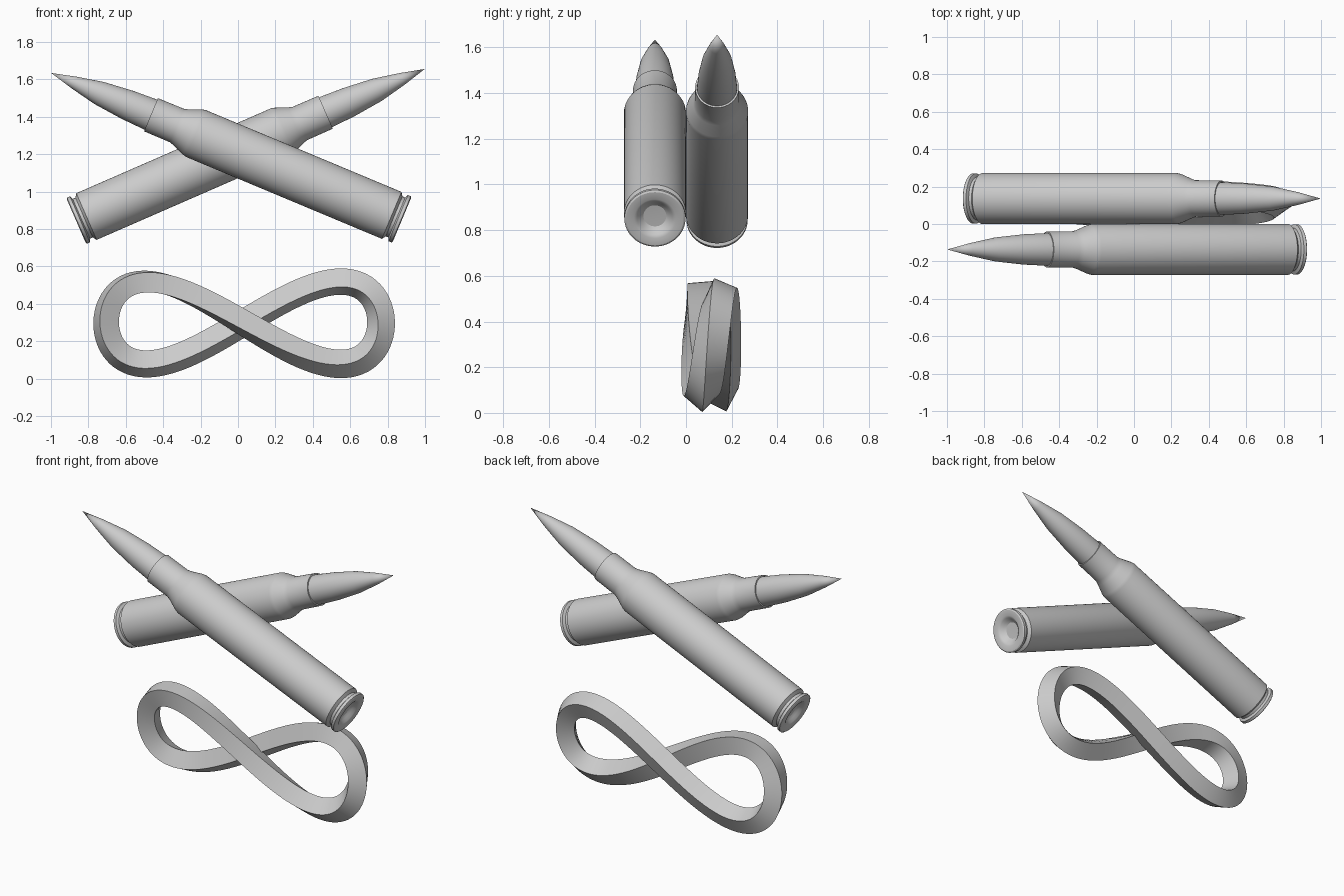
import bpy, bmesh, math
from mathutils import Vector, Matrix

if "Cube" in bpy.data.objects:
    bpy.data.objects.remove(bpy.data.objects["Cube"])

SEG = 64


def finish(bm, name, angle=30):
    bmesh.ops.recalc_face_normals(bm, faces=bm.faces)
    me = bpy.data.meshes.new(name)
    bm.to_mesh(me)
    bm.free()
    ob = bpy.data.objects.new(name, me)
    bpy.context.collection.objects.link(ob)
    bpy.ops.object.select_all(action='DESELECT')
    ob.select_set(True)
    bpy.context.view_layer.objects.active = ob
    bpy.ops.object.shade_smooth_by_angle(angle=math.radians(angle))
    return ob


def lathe(name, profile, base, tip):
    """Revolve (radius, distance) points about the line from base to tip."""
    bm = bmesh.new()
    verts = [bm.verts.new((r, 0, s)) for r, s in profile]
    edges = [bm.edges.new(p) for p in zip(verts, verts[1:])]
    bmesh.ops.spin(bm, geom=verts + edges, axis=(0, 0, 1), cent=(0, 0, 0),
                   angle=math.tau, steps=SEG, use_merge=True)
    bmesh.ops.remove_doubles(bm, verts=bm.verts, dist=1e-5)
    ob = finish(bm, name)
    d = Vector(tip) - Vector(base)
    rot = Vector((0, 0, 1)).rotation_difference(d).to_matrix().to_4x4()
    ob.matrix_world = Matrix.Translation(base) @ rot
    return ob


# Cartridge profiles: dished base, rim, groove, body, shoulder, neck
case = [(0, .035), (.05, .033), (.066, .022), (.078, .007), (.092, 0),
        (.126, 0), (.134, .005), (.134, .022), (.116, .03), (.116, .046),
        (.136, .06), (.136, 1.195), (.131, 1.215), (.104, 1.28),
        (.097, 1.305), (.096, 1.455), (.088, 1.455), (.088, 1.40), (0, 1.40)]
# Pointed projectile, seated in the neck
point = [(0, 1.40), (.087, 1.40), (.087, 1.46), (.081, 1.59),
         (.064, 1.755), (.034, 1.90), (0, 2.033)]

for side, base, tip in (("front", (.877, -.136, .850), (-1, -.136, 1.635)),
                        ("back", (-.865, .136, .843), (.997, .136, 1.655))):
    lathe(side + "_cartridge_case", case, base, tip)
    lathe(side + "_projectile", point, base, tip)

# Infinity loop: square section twisting a quarter turn around a figure eight
KEYS = [(225, 5), (315, -42), (405, -67), (495, -63), (585, -85)]


def twist(deg):
    """Smooth cyclic interpolation of the section's roll."""
    i = min(int((deg - 225) // 90), 3)
    u = (deg - 225) / 90 - i
    val = lambda k: KEYS[k % 4][1] - 90 * (k // 4)
    a, b, c, d = (val(i + k) for k in (-1, 0, 1, 2))
    return math.radians(b + .5 * u * (c - a + u * (2*a - 5*b + 4*c - d
                                                   + u * (3*(b - c) + d - a))))


def loop_point(t):
    return Vector((.03 + .735 * math.cos(t), .11 + .06 * math.sin(t),
                   .299 + .22 * math.sin(2 * t)))


N = 128
bm = bmesh.new()
rings = []
for k in range(N):
    deg = 225 + 360 * k / N
    t = math.radians(deg)
    tan = (loop_point(t + .001) - loop_point(t - .001)).normalized()
    n = Vector((tan.z, 0, -tan.x)).normalized()
    b = tan.cross(n)
    ring = []
    for q in range(4):
        a = twist(deg) + math.pi / 4 + q * math.pi / 2
        ring.append(bm.verts.new(loop_point(t) + .076 * (n * math.cos(a) + b * math.sin(a))))
    rings.append(ring)
for k in range(N):
    r0, r1 = rings[k], rings[(k + 1) % N]
    off = 1 if k == N - 1 else 0   # the quarter turn shifts corners at the seam
    for q in range(4):
        p = (q + 1) % 4
        # ring N equals ring 0 turned by -90 degrees
        bm.faces.new((r0[q], r0[p], r1[(p - off) % 4], r1[(q - off) % 4]))
finish(bm, "infinity_loop")
